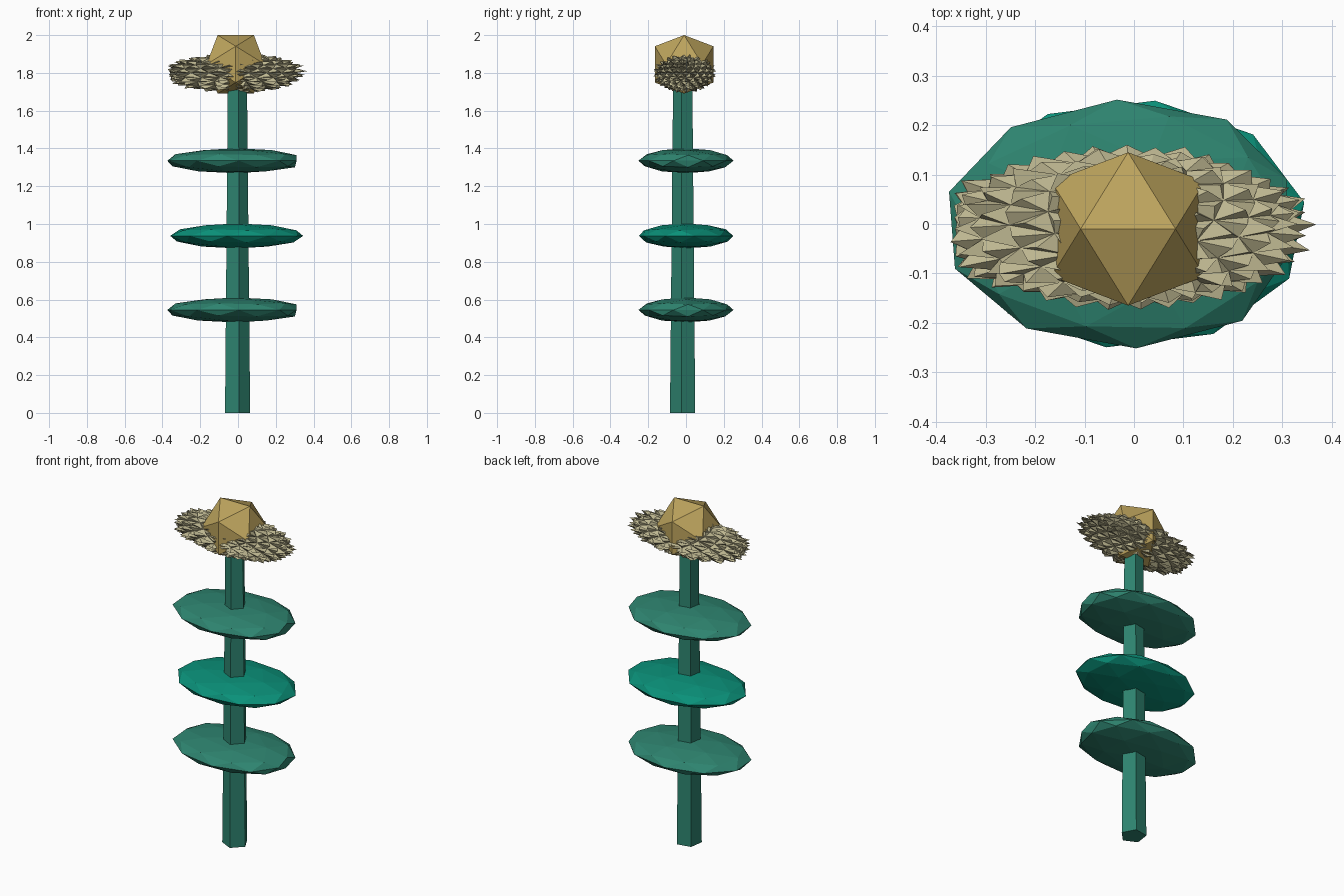
import bpy, bmesh, math, random
from mathutils import Matrix, Vector

if "Cube" in bpy.data.objects:
    bpy.data.objects.remove(bpy.data.objects["Cube"])

random.seed(4)


def material(name, rgb):
    m = bpy.data.materials.new(name)
    m.diffuse_color = (*rgb, 1)
    m.use_nodes = True
    m.node_tree.nodes["Principled BSDF"].inputs["Base Color"].default_value = m.diffuse_color
    return m


def finish(bm, name, mat):
    bmesh.ops.recalc_face_normals(bm, faces=bm.faces[:])
    me = bpy.data.meshes.new(name)
    bm.to_mesh(me)
    bm.free()
    me.materials.append(mat)
    ob = bpy.data.objects.new(name, me)
    bpy.context.collection.objects.link(ob)
    return ob


green = material("stem_green", (0.027, 0.23, 0.16))
bright = material("bright_green", (0.003, 0.28, 0.19))
gold = material("gold", (0.51, 0.37, 0.11))
straw = material("straw", (0.51, 0.47, 0.28))

# Tapered five-sided stem
bm = bmesh.new()
rings = []
for z, r in ((0, 0.071), (1.76, 0.054)):
    rings.append([bm.verts.new((-0.006 + r * math.cos(a), -0.015 + r * math.sin(a), z))
                  for a in (math.radians(-80 + 72 * i) for i in range(5))])
for i in range(5):
    j = (i + 1) % 5
    bm.faces.new((rings[0][i], rings[0][j], rings[1][j], rings[1][i]))
bm.faces.new(rings[0][::-1])
bm.faces.new(rings[1])
finish(bm, "stem", green)


# Flattened faceted leaf discs
def disc(name, z, cx, sx, turn, right, mat):
    bm = bmesh.new()
    bmesh.ops.create_icosphere(bm, subdivisions=2, radius=1)
    bm.transform(Matrix.Rotation(math.radians(turn), 4, 'Z'))
    for v in bm.verts:
        v.co = Vector((min(cx + v.co.x * sx, right), v.co.y * 0.252, z + v.co.z * 0.066))
    finish(bm, name, mat)


disc("lower_disc", 0.545, -0.015, 0.372, 3, 0.31, green)
disc("middle_disc", 0.937, -0.007, 0.357, -8, 0.36, bright)
disc("upper_disc", 1.335, -0.015, 0.372, 3, 0.31, green)

# Spiky flower head: every facet raised to a point, blunt on the left
bm = bmesh.new()
bmesh.ops.create_icosphere(bm, subdivisions=3, radius=0.87)
bm.transform(Matrix.Rotation(math.radians(11), 4, 'Z'))
tips = bmesh.ops.poke(bm, faces=bm.faces[:])["verts"]
for v in tips:
    v.co = v.co.normalized() * random.uniform(0.95, 1.04)
for v in bm.verts:
    sx = 0.42 if v.co.x < 0 else 0.36
    x = max(v.co.x * sx, -0.36 - random.uniform(-0.012, 0.012))
    v.co = Vector((x, -0.007 + v.co.y * 0.165, 1.80 + v.co.z * 0.105))
finish(bm, "spiky_head", straw)

# Golden icosahedron core, resting with an edge upward
bm = bmesh.new()
a, b = 0.096, 0.155
for s in (-1, 1):
    for t in (-1, 1):
        for p in ((s * a, 0, t * b), (s * b, t * a, 0), (0, s * b, t * a)):
            bm.verts.new(Vector(p) + Vector((-0.012, -0.01, 1.845)))
bmesh.ops.convex_hull(bm, input=bm.verts[:])
finish(bm, "flower_core", gold)
